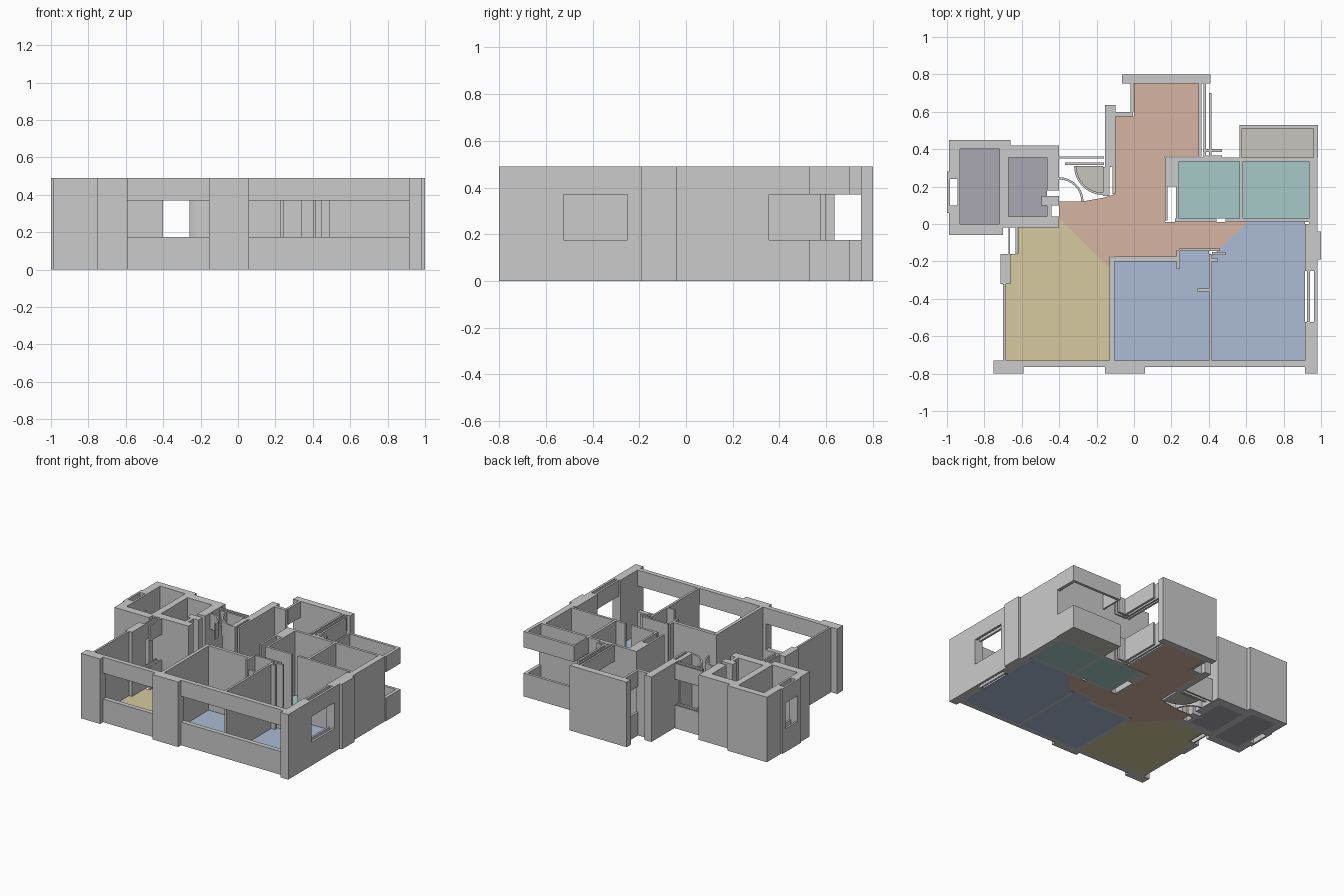
import bpy, bmesh
from math import cos, sin, radians

H, SILL, HEAD = 0.49, 0.175, 0.37   # wall height, window sill and head


def prism(bm, pts, z0, z1):
    """Vertical extrusion of a counter-clockwise outline."""
    face = bm.faces.new([bm.verts.new((x, y, z0)) for x, y in pts])
    ext = bmesh.ops.extrude_face_region(bm, geom=[face], use_keep_orig=True)
    up = [v for v in ext["geom"] if isinstance(v, bmesh.types.BMVert)]
    bmesh.ops.translate(bm, verts=up, vec=(0, 0, z1 - z0))


def rect(x0, x1, y0, y1):
    return [(x0, y0), (x1, y0), (x1, y1), (x0, y1)]


def arc(cx, cy, r, a0, a1, t=0.012, n=8):
    ang = [radians(a0 + (a1 - a0) * i / n) for i in range(n + 1)]
    outer = [(cx + r * cos(a), cy + r * sin(a)) for a in ang]
    inner = [(cx + (r - t) * cos(a), cy + (r - t) * sin(a)) for a in reversed(ang)]
    return outer + inner


def build(name, outlines, spans, color=None):
    bm = bmesh.new()
    for o in outlines:
        for z0, z1 in spans:
            prism(bm, o, z0, z1)
    bmesh.ops.recalc_face_normals(bm, faces=bm.faces)
    me = bpy.data.meshes.new(name)
    bm.to_mesh(me)
    bm.free()
    ob = bpy.data.objects.new(name, me)
    bpy.context.collection.objects.link(ob)
    if color:
        mat = bpy.data.materials.new(name + "_finish")
        mat.diffuse_color = (*color, 1)
        me.materials.append(mat)


def walls(name, *rects):
    build(name, [rect(*r) for r in rects], [(0, H)])


def windows(name, *rects):
    """Sill wall and lintel with an opening between them."""
    build(name, [rect(*r) for r in rects], [(0, SILL), (HEAD, H)])


def floor(name, color, *outlines):
    build(name, outlines, [(0, 0.005)], color)


# Front facade
walls("front_columns", (-.75, -.59, -.80, -.73), (-.155, .06, -.80, -.73),
      (.915, .98, -.80, -.525))
windows("front_windows", (-.59, -.155, -.765, -.73), (.06, .915, -.765, -.73))

# Right facade
walls("right_wall", (.915, .98, -.25, 0), (.98, 1.0, -.19, -.04),
      (.935, .98, 0, .355))
windows("right_window", (.925, .94, -.525, -.25), (.963, .98, -.525, -.25))

# Left facade of the dining room
walls("dining_left_wall", (-.70, -.685, -.73, -.32), (-.715, -.66, -.32, -.16))
windows("dining_side_window", (-.672, -.662, -.16, -.02), (-.634, -.622, -.16, -.02))

# Shaft block at the left
walls("shaft_block_walls", (-.99, -.70, -.06, 0), (-.70, -.40, -.02, .04),
      (-.99, -.93, 0, .10), (-1.0, -.985, .06, .10), (-.99, -.93, .24, .40),
      (-1.0, -.985, .24, .28), (-.99, -.66, .40, .45), (-.72, -.67, 0, .40),
      (-.67, -.40, .355, .42), (-.465, -.40, .18, .355), (-.465, -.44, .04, .10),
      (-.495, -.40, .10, .15))
windows("shaft_block_window", (-1.0, -.985, .10, .24), (-.945, -.93, .10, .24))

# Entrance hall at the back
walls("hall_walls", (-.155, -.10, .305, .635), (-.165, -.13, .15, .305),
      (-.115, -.10, .16, .305), (-.10, -.005, .575, .60), (-.065, .41, .75, .80))
windows("hall_windows", (-.02, -.002, .60, .75), (.345, .36, .36, .75),
        (.372, .384, .36, .75), (.40, .415, .355, .70), (.37, .47, .355, .365),
        (.37, .47, .385, .40))

# Curved lobby beside the hall
windows("lobby_window", (-.40, -.16, .35, .36), (-.37, -.16, .315, .33))
build("lobby_curved_rails", [arc(-.40, .12, .13, 0, 90), arc(-.165, .31, .155, 180, 233)],
      [(0, SILL), (HEAD, H)])
build("lobby_curved_wall", [arc(-.165, .31, .155, 233, 270)], [(0, H)])

# Bathrooms and balcony
walls("bathroom_walls", (.165, .18, .02, .355), (.225, .24, .03, .355),
      (.18, .225, .20, .355), (.24, .94, .335, .355), (.563, .582, .03, .335),
      (.22, .44, .012, .03), (.49, .94, .012, .03))
windows("balcony_parapet", (.565, .96, .51, .53), (.565, .577, .355, .51),
        (.96, .985, .355, .53))

# Bedroom partitions and door jambs
walls("bedroom_partitions", (-.13, -.105, -.73, -.18), (-.105, .24, -.20, -.175),
      (.40, .416, -.73, -.16), (.228, .245, -.24, -.14), (.24, .46, -.145, -.13),
      (.34, .40, -.36, -.345), (.416, .49, -.165, -.15), (.41, .45, -.20, -.185))

# Floors
floor("dining_floor", (.67, .59, .35),
      [(-.685, -.73), (-.13, -.73), (-.13, -.235), (-.40, .03), (-.40, -.02),
       (-.62, -.02), (-.62, -.16), (-.685, -.16)])
floor("hall_floor", (.67, .46, .37),
      [(-.40, .03), (-.13, -.235), (-.13, -.175), (.24, -.175), (.24, -.13),
       (.46, -.13), (.61, .012), (.165, .012), (.165, .36), (.345, .36), (.345, .75),
       (0, .75), (0, .575), (-.10, .575), (-.10, .16), (-.165, .14), (-.28, .12),
       (-.40, .12)])
floor("bedroom_floor", (.41, .50, .66), rect(-.105, .40, -.73, -.20),
      [(.416, -.73), (.915, -.73), (.915, .012), (.61, .012), (.46, -.13), (.416, -.17)])
floor("bedroom_passage_floor", (.41, .50, .66), rect(.245, .40, -.20, -.145))
floor("bathroom_floor", (.38, .59, .58), rect(.24, .563, .03, .335),
      rect(.582, .935, .03, .335))
floor("shaft_floor", (.40, .39, .45), rect(-.93, -.72, 0, .40),
      rect(-.67, -.465, .04, .355))
floor("balcony_floor", (.57, .56, .50), rect(.577, .96, .355, .51))
floor("lobby_floor", (.57, .56, .50),
      [(-.165, .31)] + arc(-.165, .31, .145, 180, 270)[:9])
